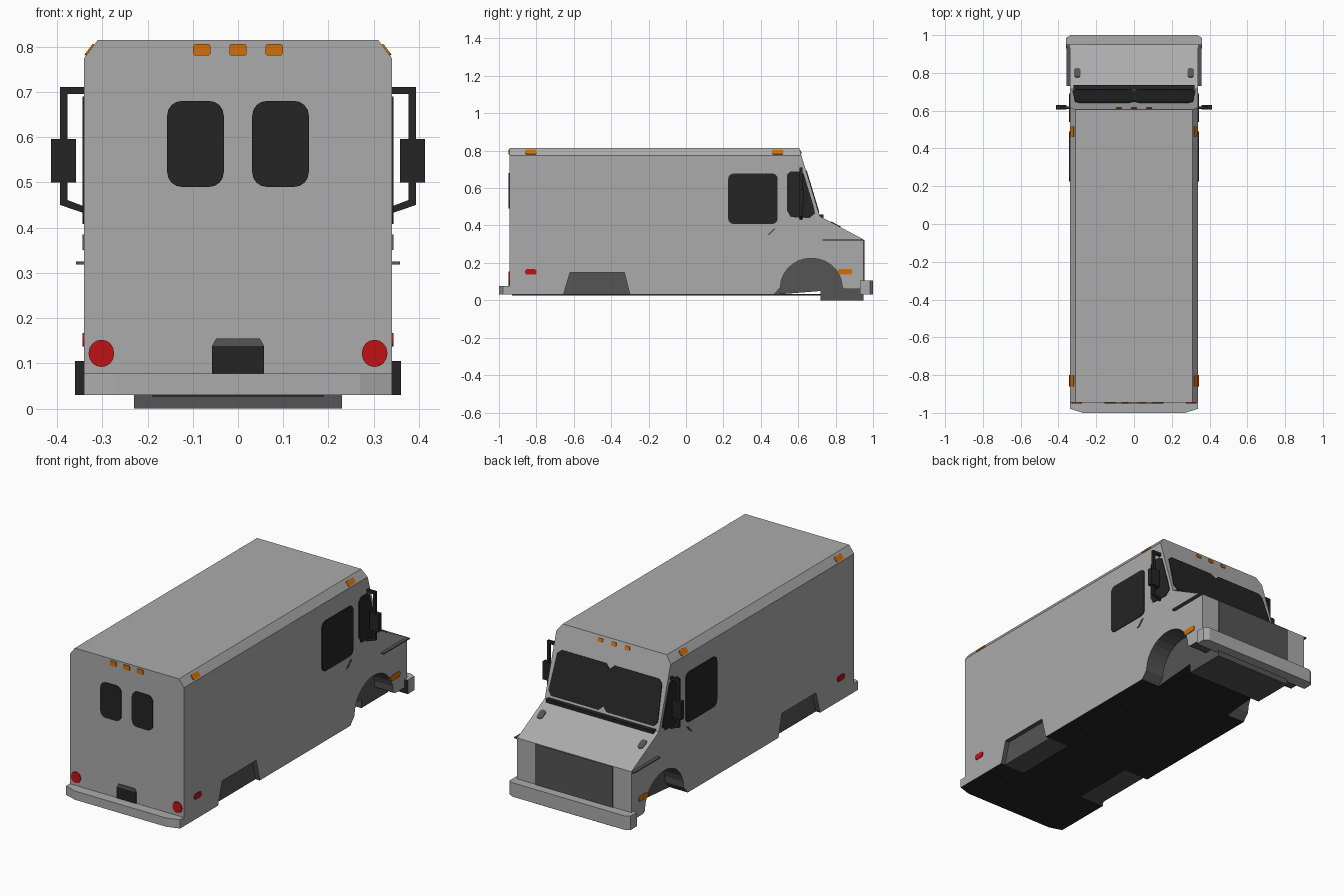
import bpy, bmesh, math
from mathutils import Vector

cube = bpy.data.objects.get("Cube")
if cube:
    bpy.data.objects.remove(cube, do_unlink=True)


def material(name, rgb):
    m = bpy.data.materials.new(name)
    m.use_nodes = True
    m.diffuse_color = (*rgb, 1)
    for node in m.node_tree.nodes:
        if node.type == 'BSDF_PRINCIPLED':
            node.inputs["Base Color"].default_value = (*rgb, 1)
            node.inputs["Roughness"].default_value = 0.6
    return m


GREY = material("body_grey", (0.41, 0.41, 0.41))
DARK = material("dark_grey", (0.09, 0.09, 0.09))
BLACK = material("glass_black", (0.018, 0.018, 0.018))
ORANGE = material("amber", (0.65, 0.16, 0.003))
RED = material("red", (0.52, 0.006, 0.008))

X, Y, Z = Vector((1, 0, 0)), Vector((0, 1, 0)), Vector((0, 0, 1))


def prism(name, pts, origin, u, v, lo, hi, mats, rule=None, trim=None):
    """Extrude a flat outline along the normal u x v, from lo to hi."""
    u, v, origin = u.normalized(), v.normalized(), Vector(origin)
    n = u.cross(v)
    bm = bmesh.new()
    ends = [[bm.verts.new(origin + u * a + v * b + n * d) for a, b in pts] for d in (lo, hi)]
    bm.faces.new(ends[0])
    bm.faces.new(ends[1])
    for i in range(len(pts)):
        j = (i + 1) % len(pts)
        bm.faces.new((ends[0][i], ends[0][j], ends[1][j], ends[1][i]))
    bmesh.ops.recalc_face_normals(bm, faces=bm.faces)
    for point, normal in trim or []:
        bmesh.ops.bisect_plane(bm, geom=bm.verts[:] + bm.edges[:] + bm.faces[:],
                               plane_co=point, plane_no=normal, clear_outer=True)
        bmesh.ops.holes_fill(bm, edges=[e for e in bm.edges if e.is_boundary], sides=0)
    bmesh.ops.recalc_face_normals(bm, faces=bm.faces)
    bm.normal_update()
    if rule:
        for f in bm.faces:
            f.material_index = rule(f.normal, f.calc_center_median())
    mesh = bpy.data.meshes.new(name)
    bm.to_mesh(mesh)
    bm.free()
    for m in mats:
        mesh.materials.append(m)
    ob = bpy.data.objects.new(name, mesh)
    bpy.context.collection.objects.link(ob)
    return ob


def plate(name, pts, origin, u, v, mat):
    return prism(name, pts, origin, u, v, -0.004, 0.004, [mat])


def rounded(w, h, r, cx=0, cy=0, steps=4):
    """Rounded rectangle outline."""
    pts = []
    for k, (sx, sy) in enumerate(((1, 1), (-1, 1), (-1, -1), (1, -1))):
        for i in range(steps + 1):
            a = math.pi / 2 * (k + i / steps)
            pts.append((cx + sx * (w / 2 - r) + r * math.cos(a),
                        cy + sy * (h / 2 - r) + r * math.sin(a)))
    return pts


def rect(x0, x1, y0, y1):
    return [(x0, y0), (x1, y0), (x1, y1), (x0, y1)]


def mirrored(half):
    return half + [(-x, y) for x, y in reversed(half) if x > 0]


# Body shell with wheel openings and chamfered roof edges
rear_well = [(-0.655, 0.03), (-0.62, 0.15), (-0.33, 0.15), (-0.30, 0.03)]
arch = [(0.67 - 0.165 * math.cos(math.pi * i / 14),
         0.07 + 0.155 * math.sin(math.pi * i / 14)) for i in range(15)]
front_well = [(0.47, 0.03)] + arch + [(0.85, 0.06)]
profile = ([(-0.945, 0.03)] + rear_well + front_well +
           [(0.95, 0.06), (0.95, 0.325), (0.715, 0.45), (0.605, 0.815), (-0.945, 0.815)])


def body_rule(n, c):
    if n.z < -0.9 and c.z < 0.04:
        return 2
    inside = c.z < 0.23 and abs(n.x) < 0.5 and -0.7 < c.y < 0.93
    return 1 if inside else 0


prism("body", profile, (0, 0, 0), Y, Z, -0.34, 0.34, [GREY, DARK, BLACK], body_rule,
      [((s * 0.34, 0, 0.775), (s * 0.04, 0, 0.03)) for s in (1, -1)])

# Wheel housings, floor and engine tray
prism("rear_wheel_housing", rear_well, (0, 0, 0), Y, Z, -0.315, 0.315, [DARK])
prism("front_wheel_housing", front_well, (0, 0, 0), Y, Z, -0.23, 0.23, [DARK, BLACK],
      lambda n, c: int(n.z < -0.9))
prism("floor", rect(-0.19, 0.19, -0.93, 0.72), (0, 0, 0.03), X, Y, -0.003, 0.003, [BLACK])
prism("engine_tray", rect(0.72, 0.948, 0, 0.08), (0, 0, 0), Y, Z, -0.23, 0.23, [DARK])

# Bumpers
prism("front_bumper", mirrored([(0.36, 0.93), (0.36, 0.985), (0.335, 1.0)]), (0, 0, 0),
      X, Y, 0.03, 0.105, [GREY, BLACK], lambda n, c: int(n.y < -0.9))
prism("rear_bumper", mirrored([(0.34, -0.94), (0.34, -0.978), (0.27, -1.0)]), (0, 0, 0),
      X, Y, 0.03, 0.077, [GREY, BLACK], lambda n, c: int(n.z < -0.9))

# Nose: grille, cowl strip and windscreen
plate("grille", rect(-0.23, 0.23, 0.06, 0.323), (0, 0.95, 0), X, Z, DARK)
prism("cowl_strip", rect(-0.32, 0.32, 0.44, 0.458), (0, 0.735, 0), X, Z, 0, 0.03, [BLACK])
slope = Vector((0, -0.11, 0.365))
screen = mirrored([(0, 0.232), (0.025, 0.255), (0.29, 0.255), (0.312, 0.235),
                   (0.325, 0.045), (0.305, 0.02), (0.025, 0.02), (0, 0.045)])
plate("windscreen", screen, (0, 0.715, 0.45), X, slope, BLACK)

# Roof marker lights, front and rear
for x in (-0.08, 0, 0.08):
    plate("front_marker", rounded(0.03, 0.02, 0.006), (x, 0.612, 0.792), X, slope, ORANGE)
    plate("rear_marker", rounded(0.038, 0.026, 0.006), (x, -0.945, 0.793), X, Z, ORANGE)

# Rear recess
plate("rear_step", rect(-0.058, 0.058, 0.077, 0.138), (0, -0.945, 0), X, Z, BLACK)
plate("rear_step_top", [(-0.058, 0.138), (0.058, 0.138), (0.048, 0.155), (-0.048, 0.155)],
      (0, -0.945, 0), X, Z, DARK)

# Parts found on both sides
quarter = [(0.54, 0.48), (0.56, 0.445), (0.66, 0.44), (0.69, 0.465), (0.68, 0.51),
           (0.63, 0.675), (0.61, 0.69), (0.56, 0.69), (0.54, 0.67)]
bracket = [(0.335, 0.711), (0.393, 0.711), (0.393, 0.45), (0.335, 0.43),
           (0.335, 0.445), (0.377, 0.461), (0.377, 0.695), (0.335, 0.695)]
for s, side in ((1, "left"), (-1, "right")):
    wall = (s * 0.34, 0, 0)
    plate(side + "_door_window", rounded(0.265, 0.27, 0.03, 0.358, 0.543), wall, Y, Z, BLACK)
    plate(side + "_quarter_window", quarter, wall, Y, Z, BLACK)
    plate(side + "_door_handle", [(0.435, 0.35), (0.445, 0.35), (0.48, 0.385), (0.47, 0.385)],
          wall, Y, Z, DARK)
    plate(side + "_rear_reflector", rounded(0.06, 0.03, 0.012, -0.83, 0.152), wall, Y, Z, RED)
    plate(side + "_front_indicator", rounded(0.08, 0.03, 0.012, 0.85, 0.152), wall, Y, Z, ORANGE)
    for y in (-0.83, 0.49):
        plate(side + "_roof_light", rounded(0.06, 0.03, 0.008), (s * 0.327, y, 0.792), Y,
              Vector((-s * 0.03, 0, 0.04)), ORANGE)
    plate(side + "_rear_window", rounded(0.125, 0.19, 0.032, s * 0.094, 0.585),
          (0, -0.945, 0), X, Z, BLACK)
    plate(side + "_tail_light", rounded(0.056, 0.06, 0.0279, s * 0.302, 0.122),
          (0, -0.945, 0), X, Z, RED)
    plate(side + "_hood_latch", rounded(0.034, 0.055, 0.014), (s * 0.30, 0.80, 0.405), X,
          Vector((0, -0.235, 0.125)), DARK)
    prism(side + "_fender_lip", rect(0.33, 0.358, 0.73, 0.95), (0, 0, 0.322),
          X * s, Y, -0.003, 0.003, [DARK])
    prism(side + "_mirror_bracket", bracket, (0, 0.615, 0), X * s, Z, -0.007, 0.007, [BLACK])
    prism(side + "_mirror", rect(0.358, 0.413, 0.50, 0.596), (0, 0.618, 0),
          X * s, Z, -0.013, 0.013, [BLACK])
